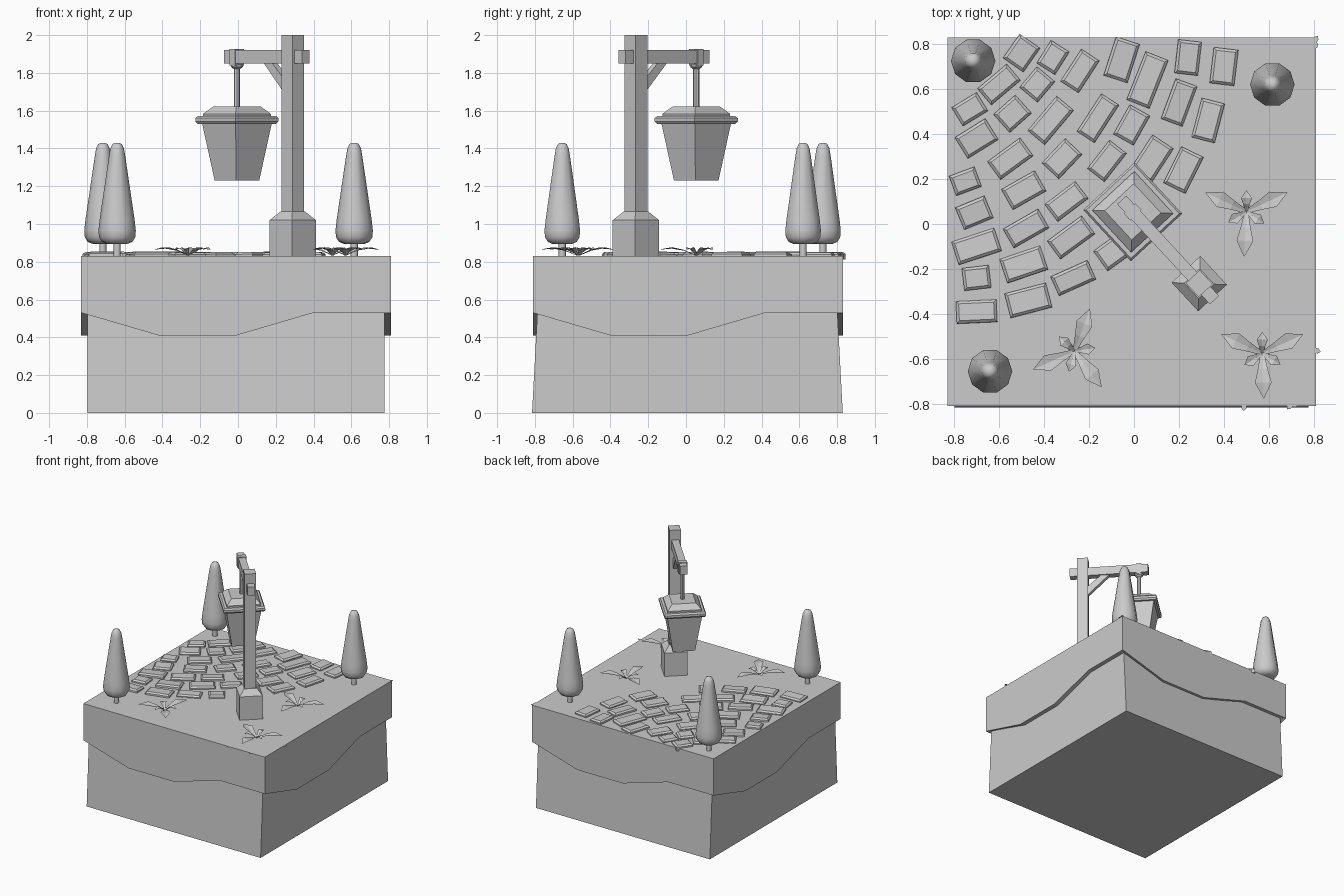
import bpy, bmesh, random
from math import sin, cos, pi, radians
from mathutils import Matrix, Vector

if "Cube" in bpy.data.objects:
    bpy.data.objects.remove(bpy.data.objects["Cube"])

random.seed(4)
TOP = 0.83


def finish(bm, name, mat=None, smooth=False, closed=True):
    if closed:
        bmesh.ops.remove_doubles(bm, verts=bm.verts, dist=1e-5)
        bmesh.ops.recalc_face_normals(bm, faces=bm.faces)
    me = bpy.data.meshes.new(name)
    bm.to_mesh(me)
    bm.free()
    ob = bpy.data.objects.new(name, me)
    bpy.context.collection.objects.link(ob)
    if mat:
        ob.matrix_world = mat
    if smooth:
        bpy.ops.object.select_all(action='DESELECT')
        ob.select_set(True)
        bpy.context.view_layer.objects.active = ob
        bpy.ops.object.shade_smooth_by_angle(angle=radians(50))
    return ob


def skin(bm, rings):
    """Bridge equal-length vertex rings with quads and cap both ends."""
    vs = [[bm.verts.new(p) for p in r] for r in rings]
    n = len(vs[0])
    for a, b in zip(vs, vs[1:]):
        for i in range(n):
            j = (i + 1) % n
            bm.faces.new((a[i], a[j], b[j], b[i]))
    bm.faces.new(vs[0][::-1])
    bm.faces.new(vs[-1])


def lathe(name, profile, n, mat, smooth=False, offset=0.0):
    bm = bmesh.new()
    skin(bm, [[(r * cos(offset + 2 * pi * i / n), r * sin(offset + 2 * pi * i / n), z)
               for i in range(n)] for r, z in profile])
    return finish(bm, name, mat, smooth)


def rect(x0, x1, y0, y1, z):
    return [(x0, y0, z), (x1, y0, z), (x1, y1, z), (x0, y1, z)]


def box(name, x0, x1, w, z0, z1, mat):
    bm = bmesh.new()
    skin(bm, [rect(x0, x1, -w / 2, w / 2, z0), rect(x0, x1, -w / 2, w / 2, z1)])
    return finish(bm, name, mat)


# earth block, slightly flared towards the front and back at the bottom
bm = bmesh.new()
skin(bm, [rect(-0.797, 0.775, -0.815, 0.83, 0), rect(-0.797, 0.775, -0.775, 0.79, 0.75)])
finish(bm, "earth_block")

# grass slab with the same wavy lower edge on all four sides
wave = [0.53, 0.41, 0.41, 0.53]


def skirt(half, z=None):
    ring = []
    for side in range(4):
        rot = Matrix.Rotation(side * pi / 2, 3, 'Z')
        for i, w in enumerate(wave):
            p = rot @ Vector((-half + i * half / 2, -half, 0))
            ring.append((p.x, p.y, w if z is None else z))
    return ring


bm = bmesh.new()
skin(bm, [skirt(0.74, 0.6), skirt(0.77), skirt(0.82), skirt(0.82, TOP)])
finish(bm, "grass_slab", Matrix.Translation((-0.01, 0.01, 0)))

# cobblestones: x, y, length; they turn gradually along the curved path
stones = [
    (-.73, .51, .13), (-.60, .62, .17), (-.50, .76, .13), (-.36, .74, .12),
    (-.24, .68, .17), (-.055, .73, .18), (.06, .64, .23), (.24, .74, .15),
    (.40, .70, .16), (.33, .46, .18), (.20, .54, .19), (.22, .24, .18),
    (-.70, .38, .16), (-.54, .49, .13), (-.43, .62, .12), (-.37, .46, .20),
    (-.16, .47, .20), (-.01, .44, .15), (.08, .29, .18), (-.12, .28, .16),
    (-.55, .29, .18), (-.32, .29, .15), (-.75, .19, .12), (-.49, .15, .17),
    (-.30, .10, .17), (-.71, .05, .14), (-.70, -.10, .20), (-.48, -.02, .18),
    (-.28, -.06, .19), (-.10, -.13, .12), (-.70, -.24, .12), (-.49, -.18, .19),
    (-.27, -.24, .18), (-.70, -.39, .18), (-.47, -.34, .19), (-.11, .07, .16)]
for x, y, length in stones:
    a, b = length / 2, random.uniform(0.046, 0.056)
    bm = bmesh.new()
    skin(bm, [rect(-a, a, -b, b, -0.02), rect(-a, a, -b, b, 0.010),
              rect(-a + .012, a - .012, -b + .012, b - .012, 0.021)])
    ang = radians(46 + 40 * x + 35 * y + random.uniform(-4, 4))
    tilt = Matrix.Rotation(radians(random.uniform(-4, 4)), 4, 'X')
    finish(bm, "cobblestone", Matrix.Translation((x, y, TOP)) @ Matrix.Rotation(ang, 4, 'Z') @ tilt)

# lamp post: local x runs along the arm from post to lantern
post = Matrix.Translation((0.29, -0.265, 0)) @ Matrix.Rotation(radians(132.8), 4, 'Z')
lathe("post_base", [(.123, TOP - .02), (.123, 1.02), (.066, 1.065)], 4, post, offset=pi / 4)
lathe("post", [(.06, 1.0), (.06, 2.0)], 4, post, offset=pi / 4)
box("arm", -0.10, 0.507, 0.055, 1.85, 1.92, post)
bm = bmesh.new()
brace = [(.035, 1.68), (.035, 1.755), (.15, 1.86), (.215, 1.86)]
skin(bm, [[(x, s * .018, z) for x, z in brace] for s in (-1, 1)])
finish(bm, "brace", post)

# hanging lantern
hang = post @ Matrix.Translation((0.435, 0, 0))
box("hanger_strap", -0.02, 0.02, 0.068, 1.84, 1.926, hang)
lathe("hanger_rod", [(.016, 1.6), (.016, 1.82), (.03, 1.83), (.035, 1.845)], 8, hang)
lathe("lantern_roof", [(.185, 1.53), (.207, 1.53), (.22, 1.543), (.22, 1.56), (.207, 1.572),
                       (.18, 1.572), (.18, 1.583), (.125, 1.622)], 4, hang, offset=pi / 4)
lathe("lantern_body", [(.118, 1.23), (.185, 1.535)], 4, hang, offset=pi / 4)

# slender trees
for x, y in ((-.715, .725), (-.64, -.655), (.615, .62)):
    m = Matrix.Translation((x, y, 0))
    lathe("tree_trunk", [(.019, TOP - .01), (.019, .91)], 8, m, True)
    lathe("tree_crown", [(.05, .893), (.08, .905), (.096, .93), (.099, .965), (.093, 1.02),
                         (.043, 1.36), (.036, 1.40), (.024, 1.424), (.008, 1.43)], 10, m, True)

# leafy plants: three long leaves with three short ones between
leaf = [(0, .008, .004), (.07, .022, .034), (.13, .037, .047), (.20, .001, .034)]
for x, y, angles in ((.50, .055, (25, 155, 267)), (-.265, -.565, (70, 204, 307)),
                     (.57, -.575, (25, 155, 272))):
    bm = bmesh.new()
    for k, ang in enumerate(angles):
        nxt = angles[(k + 1) % 3] + (360 if k == 2 else 0)
        for a, s in ((ang, 1.0), ((ang + nxt) / 2, 0.47)):
            rot = Matrix.Rotation(radians(a), 3, 'Z')
            rows = [[bm.verts.new(rot @ Vector((r * s, side * w * s * (1 if s == 1 else 1.4),
                                                z - (0 if side else .2 * w))))
                     for side in (-1, 0, 1)] for r, w, z in leaf]
            for p, q in zip(rows, rows[1:]):
                for i in (0, 1):
                    bm.faces.new((p[i], q[i], q[i + 1], p[i + 1]))
    finish(bm, "leafy_plant", Matrix.Translation((x, y, TOP)), closed=False)

# flat three-lobed grass patches, a few overhanging the edge
spots = [(.80, -.56), (.80, .81), (.49, -.80), (.70, -.80)]
spots += [(random.uniform(-.78, .77), random.uniform(-.77, .78)) for _ in range(110)]
bm = bmesh.new()
for x, y in spots:
    turn = random.uniform(0, 2 * pi)
    ring = []
    for i in range(12):
        t = 2 * pi * i / 12
        r = 0.022 + 0.009 * cos(3 * t)
        ring.append(bm.verts.new((x + r * cos(t + turn), y + r * sin(t + turn), TOP + .003)))
    bm.faces.new(ring)
finish(bm, "grass_patches", closed=False)
